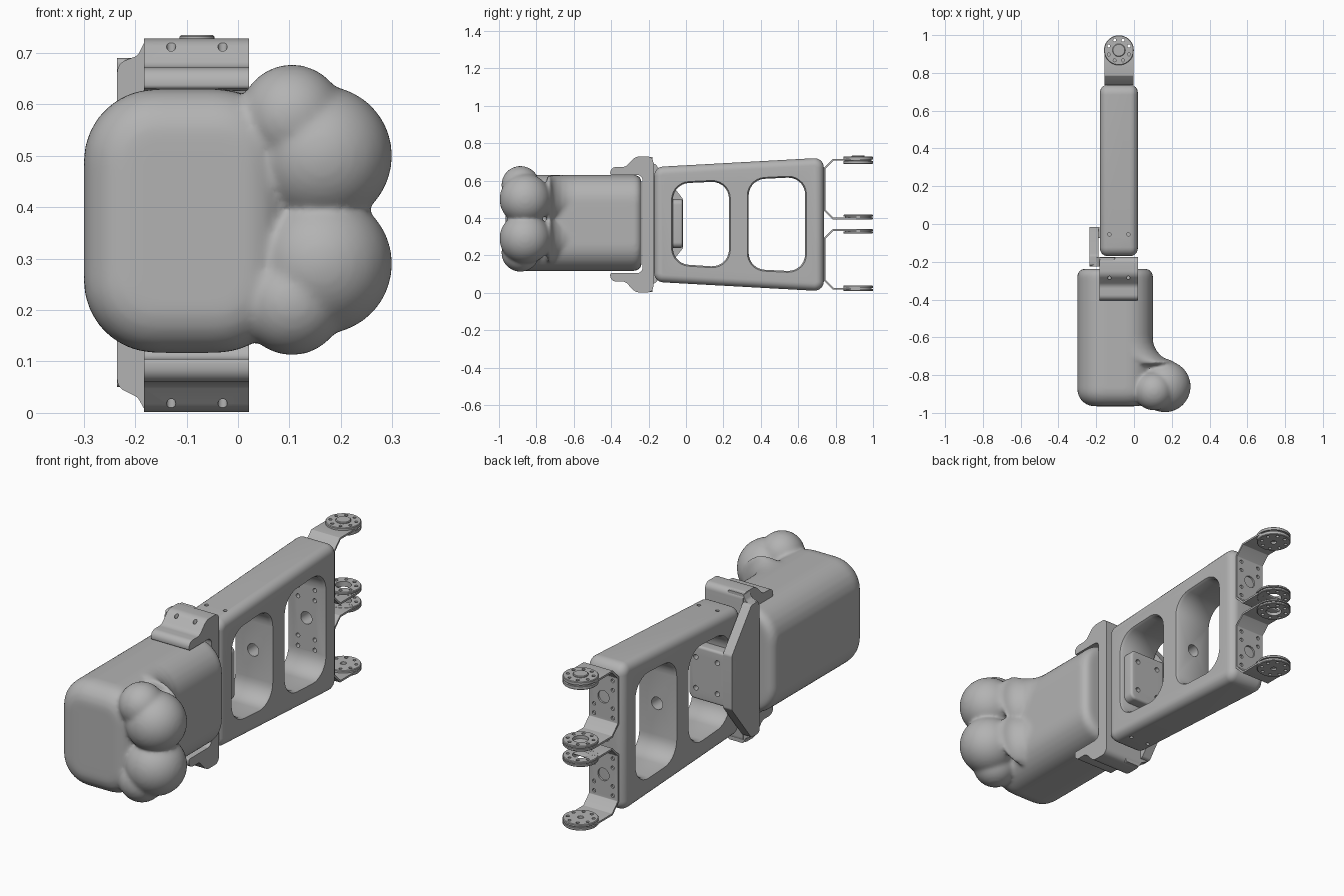
import bpy, bmesh, math
from mathutils import Vector, Matrix

if "Cube" in bpy.data.objects:
    bpy.data.objects.remove(bpy.data.objects["Cube"])

grey = bpy.data.materials.new("plain grey")
grey.use_nodes = True
GREY = (0.45, 0.45, 0.45, 1)
grey.diffuse_color = GREY
grey.node_tree.nodes["Principled BSDF"].inputs["Base Color"].default_value = GREY


# ---- helpers ----
def rounded(corners, seg=7):
    """Counter-clockwise corners (u, v, radius) -> list of (point, outward normal)."""
    ring = []
    for i, (u, v, r) in enumerate(corners):
        c = Vector((u, v))
        d1 = (Vector(corners[i - 1][:2]) - c).normalized()
        d2 = (Vector(corners[(i + 1) % len(corners)][:2]) - c).normalized()
        half = d1.angle(d2) / 2
        centre = c + (d1 + d2).normalized() * r / math.sin(half)
        a = c + d1 * r / math.tan(half) - centre
        b = c + d2 * r / math.tan(half) - centre
        turn = math.atan2(a.x * b.y - a.y * b.x, a.dot(b))
        sign = 1 if d1.x * d2.y - d1.y * d2.x < 0 else -1
        start = math.atan2(a.y, a.x)
        for k in range(seg + 1):
            t = start + turn * k / seg
            arm = Vector((math.cos(t), math.sin(t)))
            ring.append((centre + arm * r, arm * sign))
    return ring


def box_ring(u0, u1, v0, v1, r):
    return rounded([(u0, v0, r), (u1, v0, r), (u1, v1, r), (u0, v1, r)])


def circle(u, v, r, n=32):
    ring = []
    for k in range(n):
        d = Vector((math.cos(math.tau * k / n), math.sin(math.tau * k / n)))
        ring.append((Vector((u, v)) + d * r, d))
    return ring


def soft(lo, hi, r0, r1, n=6):
    """Levels (position, inset) with rounded ends."""
    steps = [math.pi / 2 * k / n for k in range(n + 1)]
    start = [(lo + r0 * (1 - math.cos(t)), r0 * (1 - math.sin(t))) for t in steps]
    end = [(hi - r1 * (1 - math.cos(t)), r1 * (1 - math.sin(t))) for t in reversed(steps)]
    return start + end


def add_prism(bm, ring, levels, axis):
    loops = []
    for w, inset in levels:
        loop = []
        for p, n in ring:
            co = list(p - n * inset)
            co.insert("xyz".index(axis), w)
            loop.append(bm.verts.new(co))
        loops.append(loop)
    faces = [bm.faces.new(loops[0]), bm.faces.new(loops[-1])]
    count = len(ring)
    for a, b in zip(loops, loops[1:]):
        for i in range(count):
            j = (i + 1) % count
            faces.append(bm.faces.new((a[i], a[j], b[j], b[i])))
    bmesh.ops.recalc_face_normals(bm, faces=faces)


def make(name, bm):
    mesh = bpy.data.meshes.new(name)
    bm.to_mesh(mesh)
    bm.free()
    mesh.materials.append(grey)
    obj = bpy.data.objects.new(name, mesh)
    bpy.context.collection.objects.link(obj)
    return obj


def finish(obj, angle=35):
    bpy.ops.object.select_all(action='DESELECT')
    obj.select_set(True)
    bpy.context.view_layer.objects.active = obj
    for mod in list(obj.modifiers):
        bpy.ops.object.modifier_apply(modifier=mod.name)
    bpy.ops.object.shade_smooth_by_angle(angle=math.radians(angle))


def part(name, ring, levels, axis, cuts=()):
    """A prism part with a list of (ring, levels, axis) cut away."""
    bm = bmesh.new()
    add_prism(bm, ring, levels, axis)
    obj = make(name, bm)
    if cuts:
        bm = bmesh.new()
        for cut in cuts:
            add_prism(bm, *cut)
        cutter = make("cutter", bm)
        cutter.hide_render = True
        mod = obj.modifiers.new("cut", 'BOOLEAN')
        mod.operation, mod.object, mod.solver = 'DIFFERENCE', cutter, 'EXACT'
        mod.use_self = True
    finish(obj)
    if cuts:
        bpy.data.objects.remove(cutter)


def hole(u, v, r, lo, hi, axis, n=16):
    return (circle(u, v, r, n), [(lo, 0), (hi, 0)], axis)


# ---- front body with two blended knobs ----
bm = bmesh.new()
add_prism(bm, box_ring(-.30, .10, .117, .63, .14), soft(-.965, -.237, .09, .04), 'y')


def ball(x, y, z, r, squash=1):
    place = Matrix.Translation((x, y, z)) @ Matrix.Diagonal((1, squash, 1, 1))
    bmesh.ops.create_icosphere(bm, subdivisions=4, radius=r, matrix=place)


MID, BLEND = .395, .134
for side in (-1, 1):
    ball(.163, -.86, MID + side * .105, .137)
    ball(.105, -.885, MID + side * .181, .102)
    for k in range(10):  # flat discs stacked into a concave neck
        y = -.61 - .0135 * k
        reach = .1 + BLEND - math.sqrt(BLEND ** 2 - (y + .6) ** 2)
        ball(reach - .135, y, MID + side * .1, .135, .18)
body = make("front_body", bm)
remesh = body.modifiers.new("blend", 'REMESH')
remesh.mode, remesh.voxel_size = 'VOXEL', .009
smooth = body.modifiers.new("soften", 'SMOOTH')
smooth.factor, smooth.iterations = .5, 10
finish(body, 60)

# ---- clamp around the back of the body ----
clamp = [(-.175, .002, .03), (-.175, .728, .03), (-.27, .728, .05), (-.325, .672, .04),
         (-.405, .672, .03), (-.405, .63, .008), (-.232, .63, .03), (-.232, .105, .03),
         (-.405, .105, .008), (-.405, .06, .03), (-.325, .06, .04), (-.27, .002, .05)]
part("clamp", rounded(clamp), [(-.183, 0), (.021, 0)], 'x',
     [hole(x, -.285, .009, lo, lo + .06, 'z') for x in (-.13, -.03) for lo in (-.01, .69)])
ear = [(-.235, .05, .025), (-.195, .03, .02), (-.18, .003, .01), (-.10, .003, .01),
       (-.10, .725, .01), (-.18, .725, .01), (-.195, .695, .02), (-.235, .68, .025)]
part("clamp_ear", rounded(ear), [(-.226, 0), (-.178, 0)], 'y')

# ---- side strap that bends into the first window ----
strap = [(-.22, .05, .01), (-.165, .05, .02), (-.015, .24, .02),
         (-.015, .50, .02), (-.165, .69, .02), (-.22, .69, .01)]
part("side_strap", rounded(strap), [(-.235, 0), (-.188, 0)], 'x')
part("strap_foot", box_ring(-.235, .0, .24, .50, .03), soft(-.075, -.018, .006, .012), 'y',
     [hole(x, z, .012, -.045, .0, 'y') for x in (-.155, -.04) for z in (.295, .445)])

# ---- long tapered frame with two windows ----
outline = [(-.17, .058, .05), (.737, .008, .05), (.737, .722, .05), (-.17, .672, .05)]
windows = [[(-.07, .155, .09), (.23, .135, .09), (.23, .597, .09), (-.07, .583, .09)],
           [(.335, .127, .09), (.637, .112, .09), (.637, .62, .09), (.335, .605, .09)]]
flare = [(-.20, -.02), (-.168, 0), (.008, 0), (.04, -.02)]
cuts = [(rounded(w), flare, 'x') for w in windows]
cuts += [hole(-.08, .365, .03, lo, lo + .13, 'y', 24) for lo in (.215, .62)]
cuts += [hole(x, -.055, .009, lo, lo + .06, 'z') for x in (-.13, -.03) for lo in (.03, .65)]
cuts += [hole(-.08 + s * .045, z, .01, .62, .70, 'y') for s in (-1, 1) for z in (.22, .27, .46, .51)]
part("frame", rounded(outline), soft(-.18, .02, .04, .04), 'x', cuts)


# ---- bent end brackets with hinge discs ----
def bent_bracket(name, lo, hi):
    t = .009
    outer = [(.92, lo), (.785, lo), (.737, lo + .048), (.737, hi - .048), (.785, hi), (.92, hi)]
    inner = [(.92, hi - t), (.789, hi - t), (.737 + t, hi - .052),
             (.737 + t, lo + .052), (.789, lo + t), (.92, lo + t)]
    shape = [(y, z, .004) for y, z in reversed(outer + inner)]
    mid = (lo + hi) / 2
    holes = [hole(-.08, mid, .03, .72, .77, 'y', 24)]
    holes += [hole(-.08 + s * .05, mid + dz, .009, .72, .77, 'y')
              for s in (-1, 1) for dz in (-.09, -.045, .045, .09)]
    part(name, rounded(shape, 3), [(-.157, 0), (-.003, 0)], 'x', holes)


def hinge_disc(name, lo, hi, bore):
    h = hi - lo
    levels = [(lo, .003), (lo + .003, 0), (lo + h * .42, 0), (lo + h * .43, .008),
              (lo + h * .6, .008), (lo + h * .61, 0), (hi - .003, 0), (hi, .003)]
    holes = [hole(-.08, .92, bore, lo - .01, hi + .01, 'z', 24)]
    for k in range(8):
        a = math.tau * (k + .5) / 8
        holes.append(hole(-.08 + .058 * math.cos(a), .92 + .058 * math.sin(a), .008,
                          lo - .01, hi + .01, 'z', 12))
    part(name, circle(-.08, .92, .079, 48), levels, 'z', holes)


bent_bracket("upper_bracket", .392, .716)
bent_bracket("lower_bracket", .016, .340)
hinge_disc("top_disc", .689, .728, .014)
hinge_disc("upper_middle_disc", .391, .417, .036)
hinge_disc("lower_middle_disc", .316, .341, .036)
hinge_disc("bottom_disc", .008, .038, .014)
part("top_hub", circle(-.08, .92, .034), [(.70, 0), (.732, 0), (.735, .003)], 'z')
